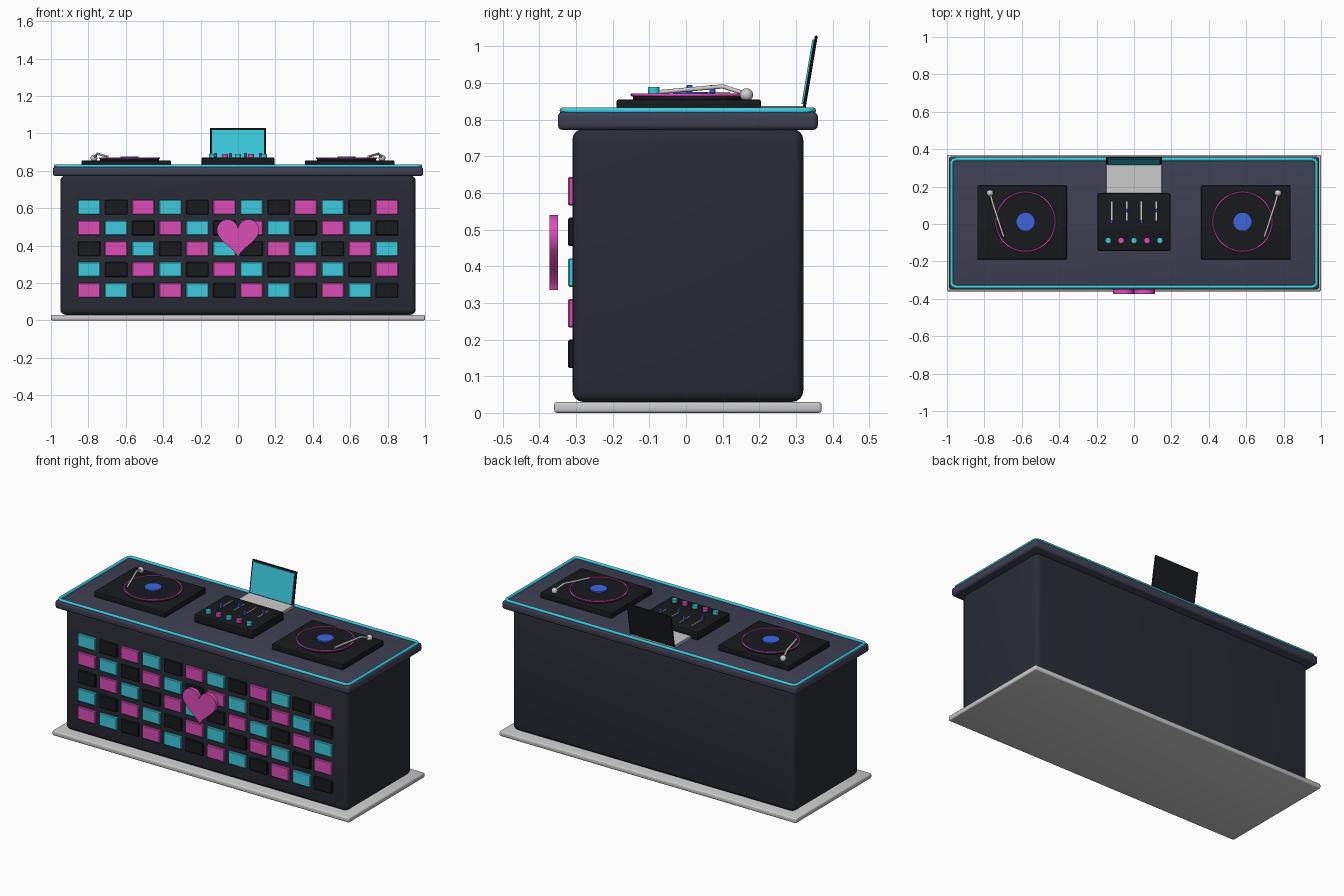
import bpy, bmesh, math
from mathutils import Matrix

if "Cube" in bpy.data.objects:
    bpy.data.objects.remove(bpy.data.objects["Cube"])


def mat(name, r, g, b):
    m = bpy.data.materials.new(name)
    m.diffuse_color = (r, g, b, 1)
    m.use_nodes = True
    m.node_tree.nodes["Principled BSDF"].inputs["Base Color"].default_value = m.diffuse_color
    return m


BODY = mat("body_navy", 0.022, 0.025, 0.035)
TOP = mat("top_slate", 0.05, 0.052, 0.085)
BLACK = mat("black", 0.009, 0.01, 0.012)
CYAN = mat("cyan", 0.045, 0.6, 0.73)
PINK = mat("magenta", 0.72, 0.075, 0.47)
BLUE = mat("blue", 0.05, 0.13, 0.74)


def finish(name, bm, m):
    bmesh.ops.recalc_face_normals(bm, faces=bm.faces)
    me = bpy.data.meshes.new(name)
    bm.to_mesh(me)
    bm.free()
    ob = bpy.data.objects.new(name, me)
    bpy.context.collection.objects.link(ob)
    if m:
        me.materials.append(m)
    bpy.ops.object.select_all(action='DESELECT')
    ob.select_set(True)
    bpy.context.view_layer.objects.active = ob
    bpy.ops.object.shade_smooth_by_angle(angle=math.radians(35))
    return ob


def box(name, x, y, z, m=None, bevel=0.0, seg=3):
    """Box from (min, max) ranges with rounded edges."""
    bm = bmesh.new()
    size = [b - a for a, b in (x, y, z)]
    mid = [(a + b) / 2 for a, b in (x, y, z)]
    bmesh.ops.create_cube(bm, size=1)
    bmesh.ops.scale(bm, vec=size, verts=bm.verts)
    if bevel:
        bmesh.ops.bevel(bm, geom=bm.edges[:], offset=bevel, segments=seg,
                        profile=0.5, affect='EDGES')
    ob = finish(name, bm, m)
    ob.location = mid
    return ob


def disc(name, x, y, z0, z1, r, m=None, sides=48):
    bm = bmesh.new()
    bmesh.ops.create_cone(bm, cap_ends=True, segments=sides, radius1=r, radius2=r,
                          depth=z1 - z0, matrix=Matrix.Translation((x, y, (z0 + z1) / 2)))
    return finish(name, bm, m)


def tube(name, pts, r, m=None, cyclic=False):
    cu = bpy.data.curves.new(name, 'CURVE')
    cu.dimensions = '3D'
    cu.bevel_depth = r
    cu.bevel_resolution = 3
    cu.use_fill_caps = True
    sp = cu.splines.new('POLY')
    sp.points.add(len(pts) - 1)
    for p, co in zip(sp.points, pts):
        p.co = (*co, 1)
    sp.use_cyclic_u = cyclic
    ob = bpy.data.objects.new(name, cu)
    bpy.context.collection.objects.link(ob)
    if m:
        cu.materials.append(m)
    return ob


# Booth
box("base_plate", (-1, 1), (-0.36, 0.37), (0, 0.03), None, 0.008)
box("booth_body", (-0.95, 0.95), (-0.31, 0.32), (0.03, 0.775), BODY, 0.03, 4)
box("table_top", (-0.99, 0.99), (-0.35, 0.36), (0.772, 0.822), TOP, 0.014)

# Glowing trim around the table edge
trim = []
for sx, sy, a0 in ((1, 1, 0), (-1, 1, 90), (-1, -1, 180), (1, -1, 270)):
    for k in range(6):
        a = math.radians(a0 + k * 18)
        trim.append((sx * 0.951 + 0.025 * math.cos(a),
                     0.005 + sy * 0.316 + 0.025 * math.sin(a), 0.825))
tube("edge_light", trim, 0.009, CYAN, True)

# Light tiles on the front
for row in range(5):
    for col in range(12):
        x, z = (col - 5.5) * 0.1447, 0.605 - row * 0.111
        box(f"front_tile_{row}_{col}", (x - 0.06, x + 0.06), (-0.322, -0.3),
            (z - 0.039, z + 0.039), (CYAN, BLACK, PINK)[(col - row) % 3], 0.004, 1)

# Heart ornament
bm = bmesh.new()
ring = []
for i in range(40):
    t = 2 * math.pi * i / 40
    hx = 16 * math.sin(t) ** 3
    hz = 13 * math.cos(t) - 5 * math.cos(2 * t) - 2 * math.cos(3 * t) - math.cos(4 * t)
    ring.append(bm.verts.new((hx * 0.0071, -0.373, 0.456 + hz * 0.0071)))
face = bm.faces.new(ring)
ext = bmesh.ops.extrude_face_region(bm, geom=[face])
bmesh.ops.translate(bm, vec=(0, 0.024, 0),
                    verts=[v for v in ext["geom"] if isinstance(v, bmesh.types.BMVert)])
finish("heart", bm, PINK)

# Turntables, mirrored left and right
for side, s in (("left", -1), ("right", 1)):
    box(side + "_deck", (s * 0.598 - 0.24, s * 0.598 + 0.24), (-0.19, 0.205),
        (0.82, 0.855), BLACK, 0.006, 2)
    cx, cy = s * 0.58, 0.012
    disc(side + "_record", cx, cy, 0.853, 0.869, 0.157, BLACK)
    circle = [(cx + 0.159 * math.cos(i * math.pi / 24),
               cy + 0.159 * math.sin(i * math.pi / 24), 0.868) for i in range(48)]
    tube(side + "_record_glow", circle, 0.0045, PINK, True)
    disc(side + "_label", cx, cy, 0.867, 0.876, 0.048, BLUE, 32)
    tube(side + "_tonearm", [(s * 0.77, 0.165, 0.87), (s * 0.752, 0.10, 0.891),
                             (s * 0.697, -0.068, 0.876)], 0.006)
    bm = bmesh.new()
    bmesh.ops.create_uvsphere(bm, u_segments=20, v_segments=12, radius=0.018,
                              matrix=Matrix.Translation((s * 0.77, 0.165, 0.868)))
    finish(side + "_tonearm_pivot", bm, None)

# Mixer with knobs and faders
box("mixer", (-0.195, 0.195), (-0.145, 0.165), (0.82, 0.872), BLACK, 0.008, 2)
for i in range(5):
    disc(f"knob_{i}", (i - 2) * 0.069, -0.088, 0.87, 0.89, 0.016,
         (CYAN, PINK)[i % 2], 20)
for i in range(4):
    x, y = (i - 1.5) * 0.08, (0.01, 0.072)[i % 2]
    box(f"fader_slot_{i}", (x - 0.004, x + 0.004), (0.02, 0.12), (0.87, 0.876))
    box(f"fader_{i}", (x - 0.008, x + 0.008), (y - 0.008, y + 0.008),
        (0.872, 0.895), BLUE, 0.002, 1)

# Laptop with tilted screen
box("laptop_base", (-0.15, 0.15), (0.12, 0.326), (0.82, 0.838), None, 0.003, 1)
lid = box("laptop_lid", (-0.15, 0.15), (-0.004, 0.004), (-0.101, 0.101), BLACK, 0.002, 1)
screen = box("laptop_screen", (-0.139, 0.139), (-0.009, -0.0035), (-0.089, 0.089), CYAN)
tilt = Matrix.Translation((0, 0.339, 0.93)) @ Matrix.Rotation(-0.167, 4, 'X')
for ob in (lid, screen):
    ob.matrix_world = tilt @ Matrix.Translation(ob.location)
